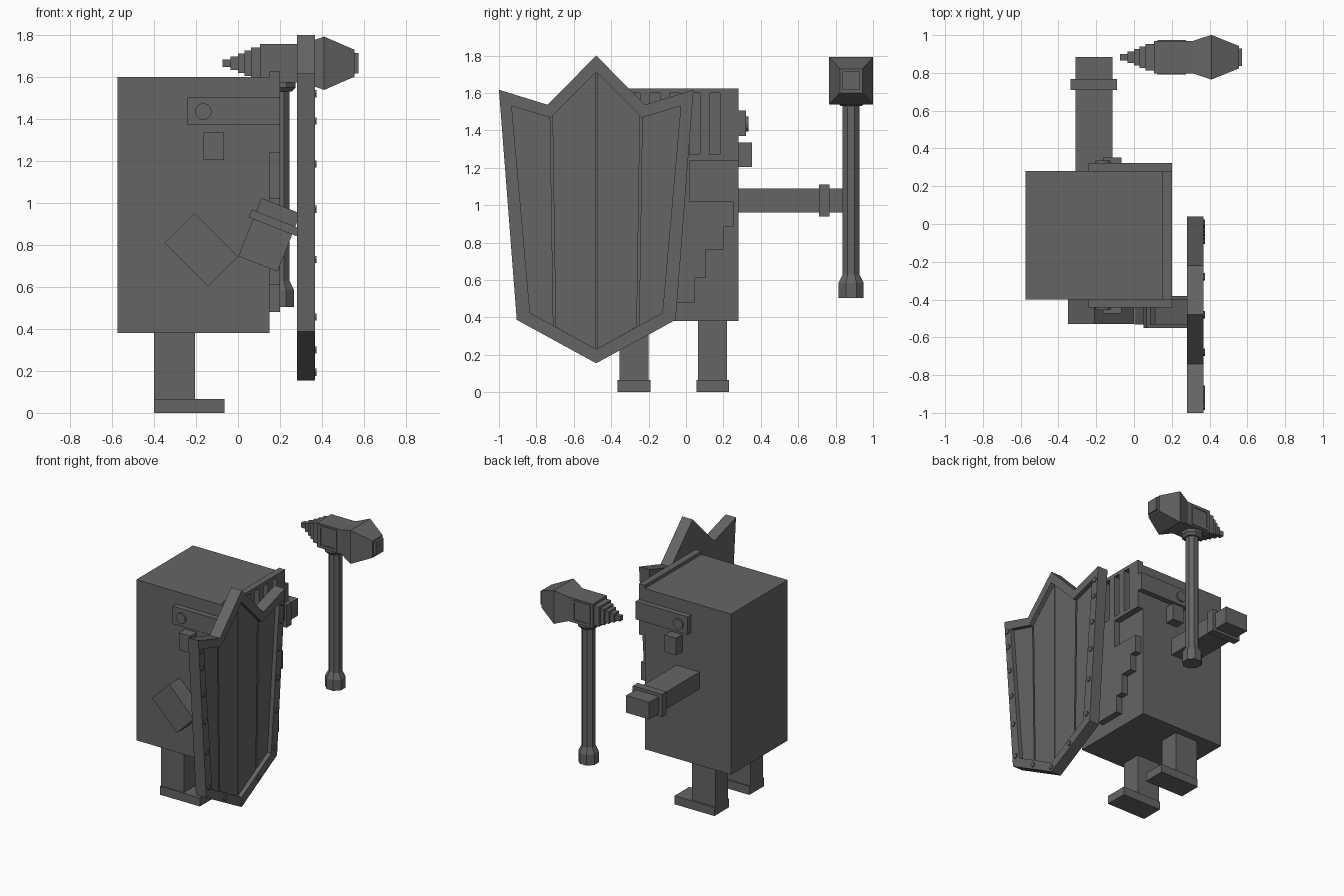
import bpy, bmesh, math
from mathutils import Matrix, Vector

if "Cube" in bpy.data.objects:
    bpy.data.objects.remove(bpy.data.objects["Cube"], do_unlink=True)

GREY = (0.13, 0.13, 0.13, 1)
mat = bpy.data.materials.new("dark grey")
mat.use_nodes = True
mat.diffuse_color = GREY
mat.node_tree.nodes["Principled BSDF"].inputs["Base Color"].default_value = GREY


def finish(name, bm):
    bmesh.ops.recalc_face_normals(bm, faces=bm.faces)
    mesh = bpy.data.meshes.new(name)
    bm.to_mesh(mesh)
    bm.free()
    mesh.materials.append(mat)
    obj = bpy.data.objects.new(name, mesh)
    bpy.context.collection.objects.link(obj)
    return obj


def box(name, x, y, z):
    """Box from (low, high) ranges."""
    bm = bmesh.new()
    bmesh.ops.create_cube(bm, size=1)
    for v in bm.verts:
        v.co = Vector([(r[0] + r[1]) / 2 + c * (r[1] - r[0]) for r, c in zip((x, y, z), v.co)])
    return finish(name, bm)


def turned_box(name, center, size, degrees):
    """Box turned in the xz plane."""
    obj = box(name, *[(-s / 2, s / 2) for s in size])
    obj.data.transform(Matrix.Translation(center) @ Matrix.Rotation(-math.radians(degrees), 4, 'Y'))
    return obj


def skin(name, loops):
    """Join loops of equal point count and cap both ends."""
    bm = bmesh.new()
    rings = [[bm.verts.new(p) for p in loop] for loop in loops]
    n = len(rings[0])
    for a, b in zip(rings, rings[1:]):
        for i in range(n):
            j = (i + 1) % n
            bm.faces.new((a[i], a[j], b[j], b[i]))
    bm.faces.new(rings[0])
    bm.faces.new(rings[-1])
    return finish(name, bm)


def at_x(points, x):
    return [(x, y, z) for y, z in points]


def octagon(center, r, z):
    r /= math.cos(math.pi / 8)
    return [(center[0] + r * math.cos((k + .5) * math.pi / 4),
             center[1] + r * math.sin((k + .5) * math.pi / 4), z) for k in range(8)]


def disc(name, center, r, depth, axis, sides):
    bm = bmesh.new()
    bmesh.ops.create_cone(bm, cap_ends=True, segments=sides, radius1=r, radius2=r, depth=depth,
                          matrix=Matrix.Translation(center) @ Matrix.Rotation(math.pi / 2, 4, axis))
    return finish(name, bm)


# Body, legs and feet
MID = -0.06
box("body", (-0.575, 0.15), (-0.40, 0.28), (0.38, 1.60))
for side, low in (("right", -0.355), ("left", 0.065)):
    box(side + "_leg", (-0.40, -0.205), (low, low + 0.155), (0.065, 0.385))
    box(side + "_foot", (-0.40, -0.065), (low - 0.01, low + 0.165), (0, 0.065))

# Visor with five vertical slots
box("visor_brim", (0.15, 0.20), (-0.40, 0.28), (1.60, 1.625))
box("visor_bottom_bar", (0.15, 0.20), (-0.40, 0.28), (1.24, 1.27))
edges = [-0.40]
for k in range(-2, 3):
    edges += [MID + k * 0.107 - 0.027, MID + k * 0.107 + 0.027]
edges.append(0.28)
for i in range(0, len(edges), 2):
    box("visor_bar", (0.15, 0.20), (edges[i], edges[i + 1]), (1.27, 1.60))

# Nose and stepped beard
box("nose", (0.15, 0.20), (MID - 0.08, MID + 0.08), (1.02, 1.24))
levels = (1.02, 0.885, 0.76, 0.61, 0.48)
outline = []
for half, top, bottom in zip((0.315, 0.26, 0.165, 0.105), levels, levels[1:]):
    outline += [(half, top), (half, bottom)]
outline = [(MID + h, z) for h, z in outline] + [(MID - h, z) for h, z in reversed(outline)]
skin("beard", [at_x(outline, 0.15), at_x(outline, 0.20)])

# Side bands, their bolts and ears
for sign, wall in ((-1, -0.40), (1, 0.28)):
    def out(d):
        return sorted((wall, wall + sign * d))
    box("side_band", (-0.24, 0.20), out(0.042), (1.37, 1.505))
    disc("band_bolt", (-0.165, wall + sign * 0.045, 1.435), 0.04, 0.02, 'X', 12)
    box("ear", (-0.165, -0.067), out(0.073), (1.205, 1.335))

# Straight arm
box("straight_arm", (-0.31, -0.115), (0.25, 0.885), (0.96, 1.09))
box("straight_arm_cuff", (-0.335, -0.09), (0.71, 0.768), (0.94, 1.112))

# Bent arm holding the shield
turned_box("upper_arm", (-0.175, -0.455, 0.777), (0.295, 0.15, 0.20), -45)
turned_box("forearm", (0.15, -0.465, 0.848), (0.298, 0.135, 0.20), 68.4)
turned_box("forearm_cuff", (0.172, -0.465, 0.905), (0.04, 0.17, 0.245), 68.4)

# Shield with a raised rim
CY = -0.48


def mirrored(half):
    """Complete a half outline that starts and ends on the middle line."""
    return [(CY + d, z) for d, z in half] + [(CY - d, z) for d, z in half[-2:0:-1]]


rim_out = mirrored([(0, 1.80), (0.26, 1.537), (0.52, 1.617), (0.425, 0.387), (0, 0.155)])
rim_in = mirrored([(0, 1.712), (0.243, 1.468), (0.452, 1.53), (0.354, 0.425), (0, 0.23)])
skin("shield", [at_x(rim_out, 0.28), at_x(rim_out, 0.367), at_x(rim_in, 0.367), at_x(rim_in, 0.31)])

# Shield planks, separated by grooves
planks = {"inner_plank": [(0.004, 1.708), (0.234, 1.477), (0.217, 0.35), (0.004, 0.232)],
          "outer_plank": [(0.246, 1.469), (0.452, 1.53), (0.354, 0.425), (0.229, 0.356)]}
for name, shape in planks.items():
    for s in (-1, 1):
        pts = [(CY + s * d, z) for d, z in shape]
        skin("shield_" + name, [at_x(pts, 0.305), at_x(pts, 0.335)])

# Rim rivets
rivets = [(0.39 + (z - 0.41) * 0.085, z) for z in (1.52, 1.39, 1.185, 0.97, 0.73, 0.457)]
for d, z in rivets + [(0.20, 0.30)]:
    for s in (-1, 1):
        disc("rivet", (0.365, CY + s * d, z), 0.02, 0.02, 'Y', 6)
disc("rivet", (0.365, CY, 0.193), 0.02, 0.02, 'Y', 6)

# Hammer handle, pommel and collar
HAND = (0.20, 0.883)
skin("hammer_handle", [octagon(HAND, r, z) for r, z in
                       ((0.067, 0.505), (0.067, 0.585), (0.045, 0.63), (0.045, 1.54))])
skin("hammer_collar", [octagon(HAND, r, z) for r, z in ((0.055, 1.53), (0.075, 1.55), (0.075, 1.60))])

# Hammer head
HZ = 1.665


def square(x, half):
    return [(x, HAND[1] + a * half * 0.93, HZ + b * half) for a, b in ((-1, -1), (1, -1), (1, 1), (-1, 1))]


skin("hammer_head", [square(x, h) for x, h in
                     ((0.105, 0.092), (0.31, 0.092), (0.41, 0.127), (0.555, 0.064))])
skin("hammer_face", [square(0.55, 0.05), square(0.573, 0.05)])
steps = (0.11, 0.062, 0.03, 0, -0.035, -0.075)
for x1, x0, half in zip(steps, steps[1:], (0.075, 0.06, 0.047, 0.033, 0.019)):
    skin("hammer_spike_step", [square(x0, half), square(x1, half)])

# Thin frames on the sides of the hammer head
for s in (-1, 1):
    y = sorted((HAND[1] + s * 0.08, HAND[1] + s * 0.092))
    for z in (HZ - 0.08, HZ + 0.065):
        box("hammer_frame_bar", (0.125, 0.275), y, (z, z + 0.015))
    for x in (0.125, 0.26):
        box("hammer_frame_post", (x, x + 0.015), y, (HZ - 0.065, HZ + 0.065))
